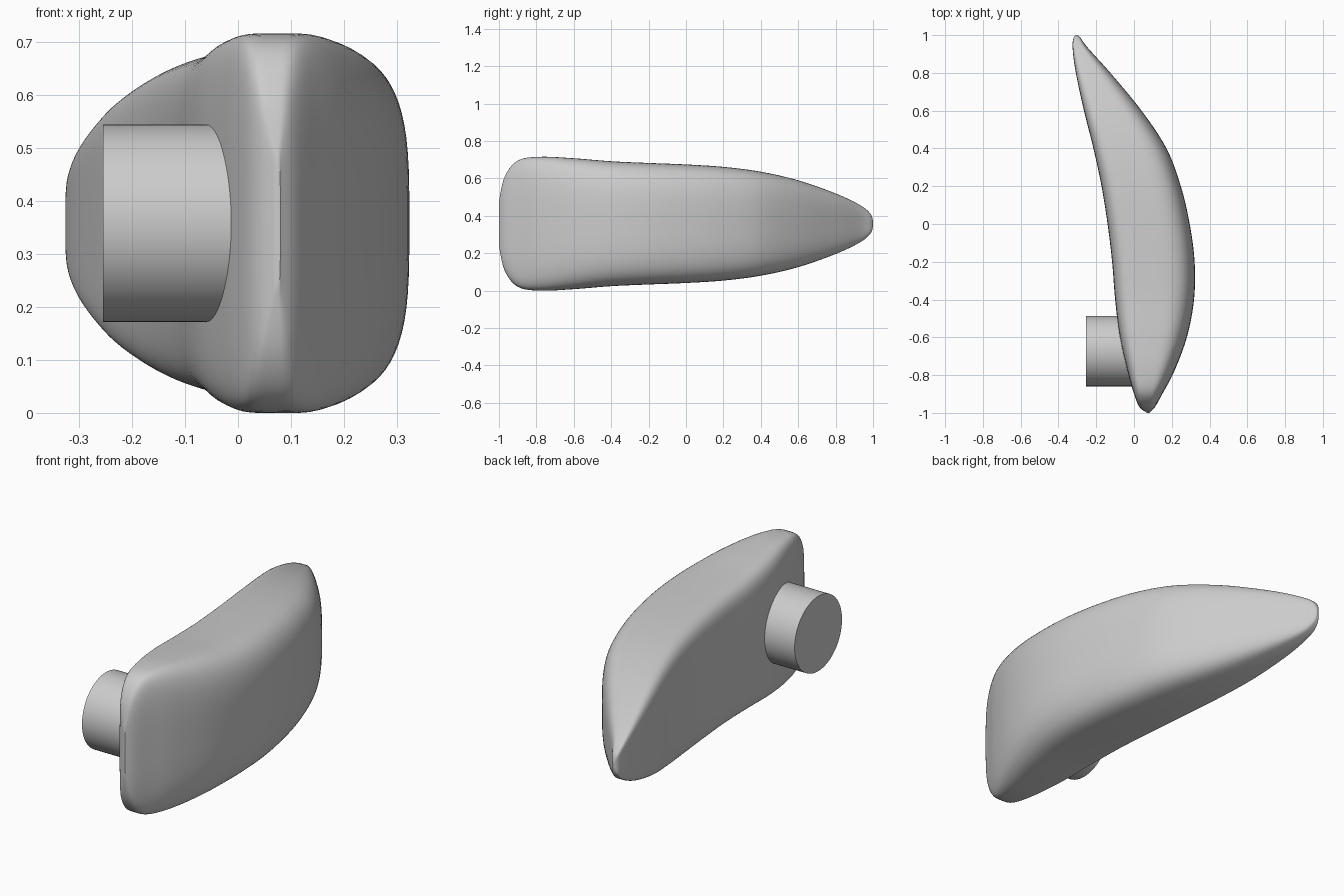
import bpy, bmesh, math

cube = bpy.data.objects.get("Cube")
if cube:
    bpy.data.objects.remove(cube, do_unlink=True)

MID_Z = 0.358
SIDES = 72
STEPS = 6

grey = bpy.data.materials.new("plain_grey")
grey.use_nodes = True
grey.diffuse_color = (0.6, 0.6, 0.6, 1)
grey.node_tree.nodes["Principled BSDF"].inputs["Base Color"].default_value = (0.6, 0.6, 0.6, 1)


def finish(bm, name):
    bmesh.ops.recalc_face_normals(bm, faces=bm.faces)
    mesh = bpy.data.meshes.new(name)
    bm.to_mesh(mesh)
    bm.free()
    mesh.materials.append(grey)
    obj = bpy.data.objects.new(name, mesh)
    bpy.context.collection.objects.link(obj)
    bpy.ops.object.select_all(action='DESELECT')
    obj.select_set(True)
    bpy.context.view_layer.objects.active = obj
    bpy.ops.object.shade_smooth_by_angle(angle=math.radians(40))
    return obj


# Stations along the curved body: y, inner x, outer x, half height
stations = [
    (-1.0, 0.07, 0.08, 0.12),
    (-0.97, 0.03, 0.11, 0.25),
    (-0.9, 0.0, 0.15, 0.337),
    (-0.78, -0.034, 0.213, 0.358),
    (-0.6, -0.075, 0.28, 0.35),
    (-0.4, -0.1, 0.318, 0.334),
    (-0.2, -0.116, 0.321, 0.325),
    (0.0, -0.14, 0.295, 0.317),
    (0.2, -0.172, 0.248, 0.304),
    (0.4, -0.215, 0.172, 0.278),
    (0.6, -0.265, 0.04, 0.232),
    (0.8, -0.308, -0.125, 0.162),
    (0.93, -0.325, -0.242, 0.1),
    (0.985, -0.32, -0.283, 0.055),
    (1.0, -0.306, -0.3, 0.015),
]


def spline(a, b, c, d, t):
    return 0.5 * (2 * b + (c - a) * t + (2 * a - 5 * b + 4 * c - d) * t ** 2
                  + (3 * b - a - 3 * c + d) * t ** 3)


def smooth_stations():
    last = len(stations) - 1
    for i in range(last):
        quad = [stations[min(max(i + k, 0), last)] for k in (-1, 0, 1, 2)]
        for s in range(STEPS):
            yield [spline(*vals, s / STEPS) for vals in zip(*quad)]
    yield stations[-1]


def power(v, n):
    return math.copysign(abs(v) ** (2 / n), v)


# Body: rounded section, squarer on the inner side, lofted along y
bm = bmesh.new()
rings = []
for y, inner, outer, half in smooth_stations():
    ring = []
    for k in range(SIDES):
        ang = math.tau * (k + 0.5) / SIDES
        c, s = math.cos(ang), math.sin(ang)
        n = 3.4 if c > 0 else 6
        x = (inner + outer) / 2 + (outer - inner) / 2 * power(c, n)
        ring.append(bm.verts.new((x, y, MID_Z + half * power(s, n))))
    rings.append(ring)
for a, b in zip(rings, rings[1:]):
    for k in range(SIDES):
        j = (k + 1) % SIDES
        bm.faces.new((a[k], a[j], b[j], b[k]))
bm.faces.new(rings[0])
bm.faces.new(rings[-1])
finish(bm, "curved_body")

# Peg: round stub on the inner side
bm = bmesh.new()
bmesh.ops.create_cone(bm, cap_ends=True, segments=64, radius1=0.186, radius2=0.186, depth=0.31)
peg = finish(bm, "round_peg")
peg.rotation_euler = (0, math.pi / 2, 0)
peg.location = (-0.1, -0.673, MID_Z)
